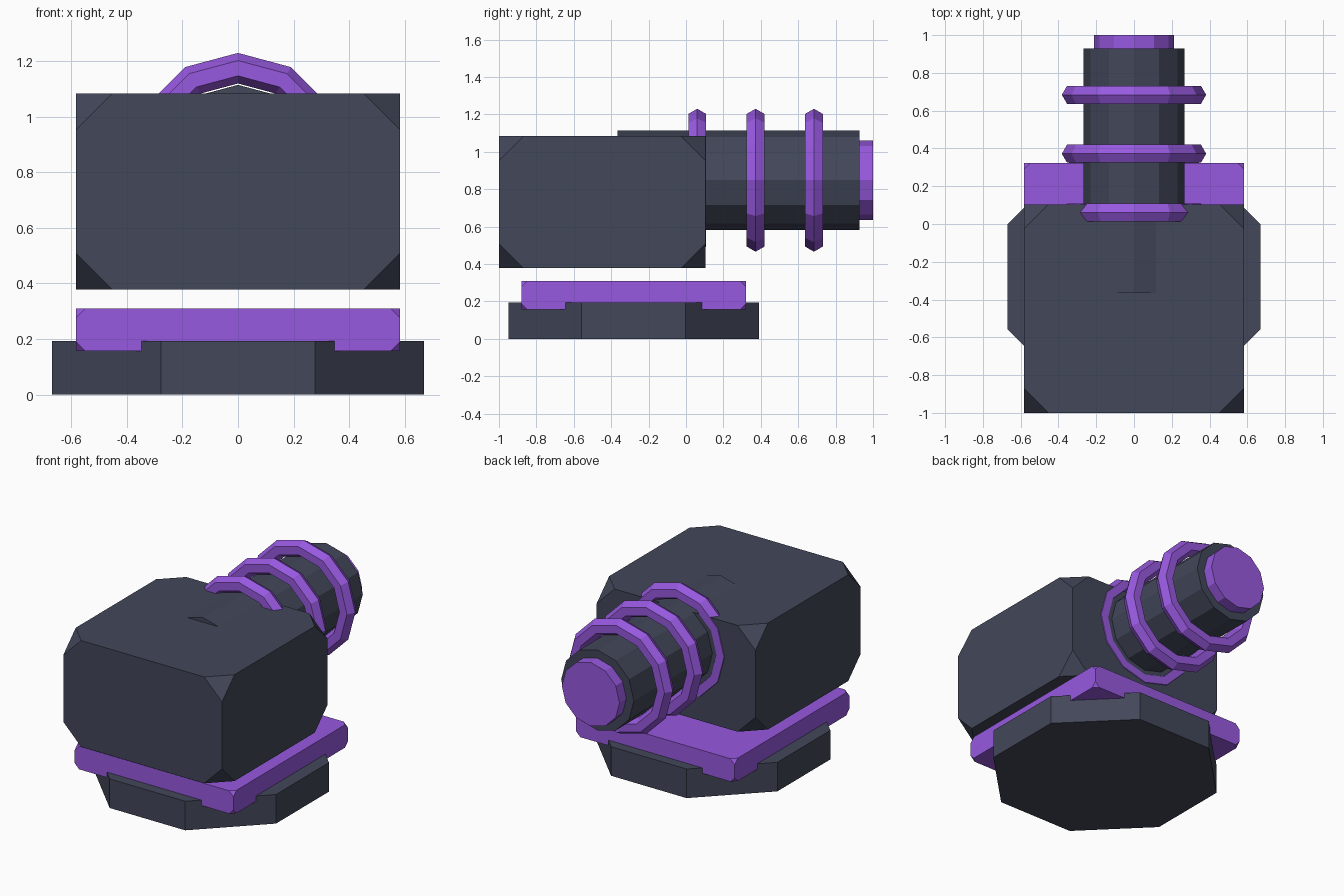
import bpy
import bmesh
from math import cos, sin, pi

cube = bpy.data.objects.get("Cube")
if cube:
    bpy.data.objects.remove(cube, do_unlink=True)


def material(name, colour):
    m = bpy.data.materials.new(name)
    m.use_nodes = True
    m.diffuse_color = (*colour, 1)
    m.node_tree.nodes["Principled BSDF"].inputs["Base Color"].default_value = (*colour, 1)
    return m


SLATE = material("dark slate", (0.055, 0.063, 0.1))
PURPLE = material("purple", (0.31, 0.1, 0.74))
AXIS_Z = 0.848   # height of the barrel axis


def finish(name, bm, mat):
    bmesh.ops.recalc_face_normals(bm, faces=bm.faces)
    mesh = bpy.data.meshes.new(name)
    bm.to_mesh(mesh)
    bm.free()
    mesh.materials.append(mat)
    obj = bpy.data.objects.new(name, mesh)
    bpy.context.scene.collection.objects.link(obj)
    return obj


def corner_cut_box(name, low, high, cut, mat):
    """Box whose eight corners are sliced off."""
    bm = bmesh.new()
    bmesh.ops.create_cube(bm, size=1)
    for v in bm.verts:
        v.co = [(a + b) / 2 + c * (b - a) for a, b, c in zip(low, high, v.co)]
    bmesh.ops.bevel(bm, geom=bm.verts[:], offset=cut, offset_type='OFFSET',
                    segments=1, profile=0.5, affect='VERTICES')
    return finish(name, bm, mat)


def prism(name, ring_start, ring_end, mat):
    """Closed prism between two matching rings of points."""
    bm = bmesh.new()
    a = [bm.verts.new(p) for p in ring_start]
    b = [bm.verts.new(p) for p in ring_end]
    bm.faces.new(a)
    bm.faces.new(b)
    for i in range(len(a)):
        j = (i + 1) % len(a)
        bm.faces.new((a[i], a[j], b[j], b[i]))
    return finish(name, bm, mat)


def circle_y(radius, y, sides=12):
    return [(radius * sin(2 * pi * i / sides), y,
             AXIS_Z + radius * cos(2 * pi * i / sides)) for i in range(sides)]


def hex_ring(name, y, major=0.327, minor=0.055, sides=12):
    """Faceted torus around the barrel with a hexagonal section."""
    bm = bmesh.new()
    loops = [[bm.verts.new(p) for p in
              circle_y(major + minor * cos(k * pi / 3), y + minor * sin(k * pi / 3), sides)]
             for k in range(6)]
    for k in range(6):
        a, b = loops[k], loops[(k + 1) % 6]
        for i in range(sides):
            j = (i + 1) % sides
            bm.faces.new((a[i], a[j], b[j], b[i]))
    return finish(name, bm, PURPLE)


# Octagonal foot
def octagon(z, radius=0.725, centre_y=-0.28):
    return [(radius * cos((i + 0.5) * pi / 4),
             centre_y + radius * sin((i + 0.5) * pi / 4), z) for i in range(8)]


prism("base", octagon(0), octagon(0.193), SLATE)

# Plate resting in the foot, and the floating housing above it
corner_cut_box("base_plate", (-0.583, -0.88, 0.157), (0.583, 0.322, 0.309), 0.032, PURPLE)
corner_cut_box("housing", (-0.583, -1, 0.378), (0.583, 0.104, 1.084), 0.131, SLATE)

# Barrel with its end cap and rings
prism("barrel", circle_y(0.267, -0.366), circle_y(0.267, 0.928), SLATE)
prism("barrel_tip", circle_y(0.212, 0.8), circle_y(0.212, 1), PURPLE)
for n in range(3):
    hex_ring(f"barrel_ring_{n + 1}", 0.06 + 0.312 * n)
